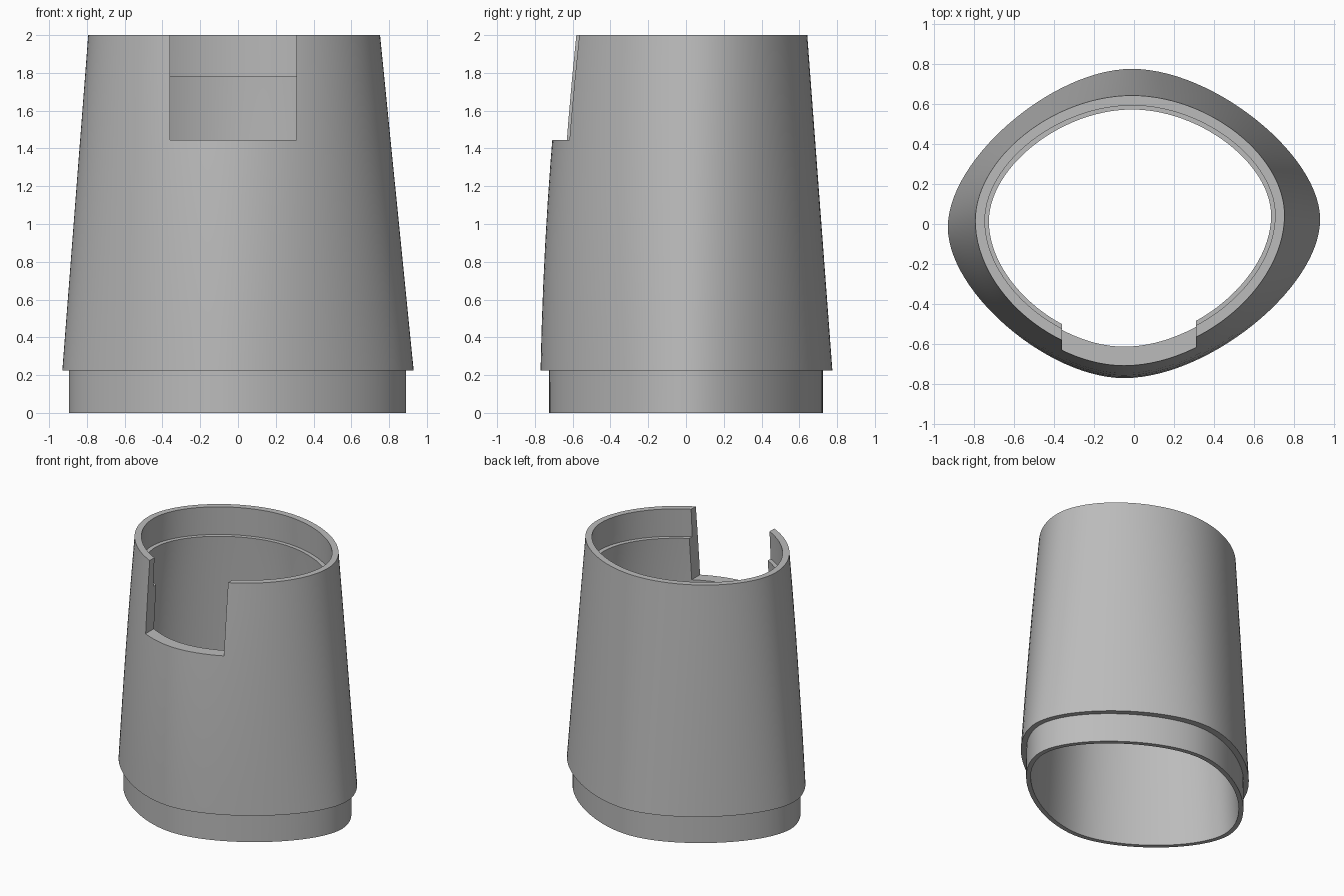
import bpy, bmesh, math
from mathutils import Vector

if "Cube" in bpy.data.objects:
    bpy.data.objects.remove(bpy.data.objects["Cube"], do_unlink=True)

STEPS = 28  # segments per quarter


def quarter(p, q, corner, k):
    """Rounded quarter from p to q, bulging towards the corner."""
    a, b = p.lerp(corner, k), q.lerp(corner, k)
    for i in range(STEPS):
        t = i / STEPS
        u = 1 - t
        yield u**3 * p + 3 * u * u * t * a + 3 * u * t * t * b + t**3 * q


def section(left, right, front, back, z, k):
    """Slightly skewed rounded-diamond outline at height z."""
    skew = 0.02
    rise = 0.012 * z
    r, l = Vector((right, skew + rise)), Vector((left, -skew + 1.5 * rise))
    b, f = Vector((-0.01, back)), Vector((-0.05, front))
    pts = []
    for p, q, c in ((r, b, (right, back)), (b, l, (left, back)),
                    (l, f, (left, front)), (f, r, (right, front))):
        pts += [Vector((v.x, v.y, z)) for v in quarter(p, q, Vector(c), k)]
    return pts


def outer_sleeve(z):
    """Tapered outside, with the front bowed slightly outwards."""
    t = (z - 0.225) / 1.775
    return section(-0.93 + 0.137 * t, 0.93 - 0.178 * t,
                   -0.77 + 0.115 * t - 0.08 * t * (1 - t), 0.775 - 0.133 * t,
                   z, 0.43 + 0.07 * t)


# Closed wall profile: spigot, sleeve, rim, inner ledge, bore
rings = [section(-0.895, 0.89, -0.725, 0.725, z, 0.43) for z in (0, 0.225)]
rings += [outer_sleeve(0.225 + 1.775 * i / 8) for i in range(9)]
rings += [section(-0.745, 0.705, -0.60, 0.592, 2.0, 0.50),
          section(-0.758, 0.720, -0.615, 0.603, 1.78, 0.49),
          section(-0.725, 0.685, -0.583, 0.572, 1.78, 0.49),
          section(-0.758, 0.725, -0.613, 0.60, 1.445, 0.47),
          section(-0.86, 0.855, -0.69, 0.69, 0.0, 0.43)]

bm = bmesh.new()
loops = [[bm.verts.new(p) for p in ring] for ring in rings]
for lower, upper in zip(loops, loops[1:] + loops[:1]):
    n = len(lower)
    for i in range(n):
        j = (i + 1) % n
        bm.faces.new((lower[i], lower[j], upper[j], upper[i]))
bmesh.ops.recalc_face_normals(bm, faces=bm.faces)
mesh = bpy.data.meshes.new("sleeve")
bm.to_mesh(mesh)
bm.free()
sleeve = bpy.data.objects.new("sleeve", mesh)
bpy.context.collection.objects.link(sleeve)

# Material
grey = bpy.data.materials.new("plain grey")
grey.use_nodes = True
colour = (0.5, 0.5, 0.5, 1)
grey.diffuse_color = colour
grey.node_tree.nodes["Principled BSDF"].inputs["Base Color"].default_value = colour
mesh.materials.append(grey)

# Front notch
bpy.ops.mesh.primitive_cube_add(size=1, location=(-0.025, -0.7, 1.945))
cutter = bpy.context.object
cutter.name = "notch_cutter"
cutter.scale = (0.67, 1.0, 1.0)
cutter.hide_render = True
cutter.data.materials.append(grey)
cut = sleeve.modifiers.new("front notch", "BOOLEAN")
cut.operation = "DIFFERENCE"
cut.solver = "EXACT"
cut.object = cutter

bpy.ops.object.select_all(action="DESELECT")
sleeve.select_set(True)
bpy.context.view_layer.objects.active = sleeve
bpy.ops.object.modifier_apply(modifier=cut.name)
bpy.data.objects.remove(cutter, do_unlink=True)
bpy.ops.object.shade_smooth_by_angle(angle=math.radians(30))
